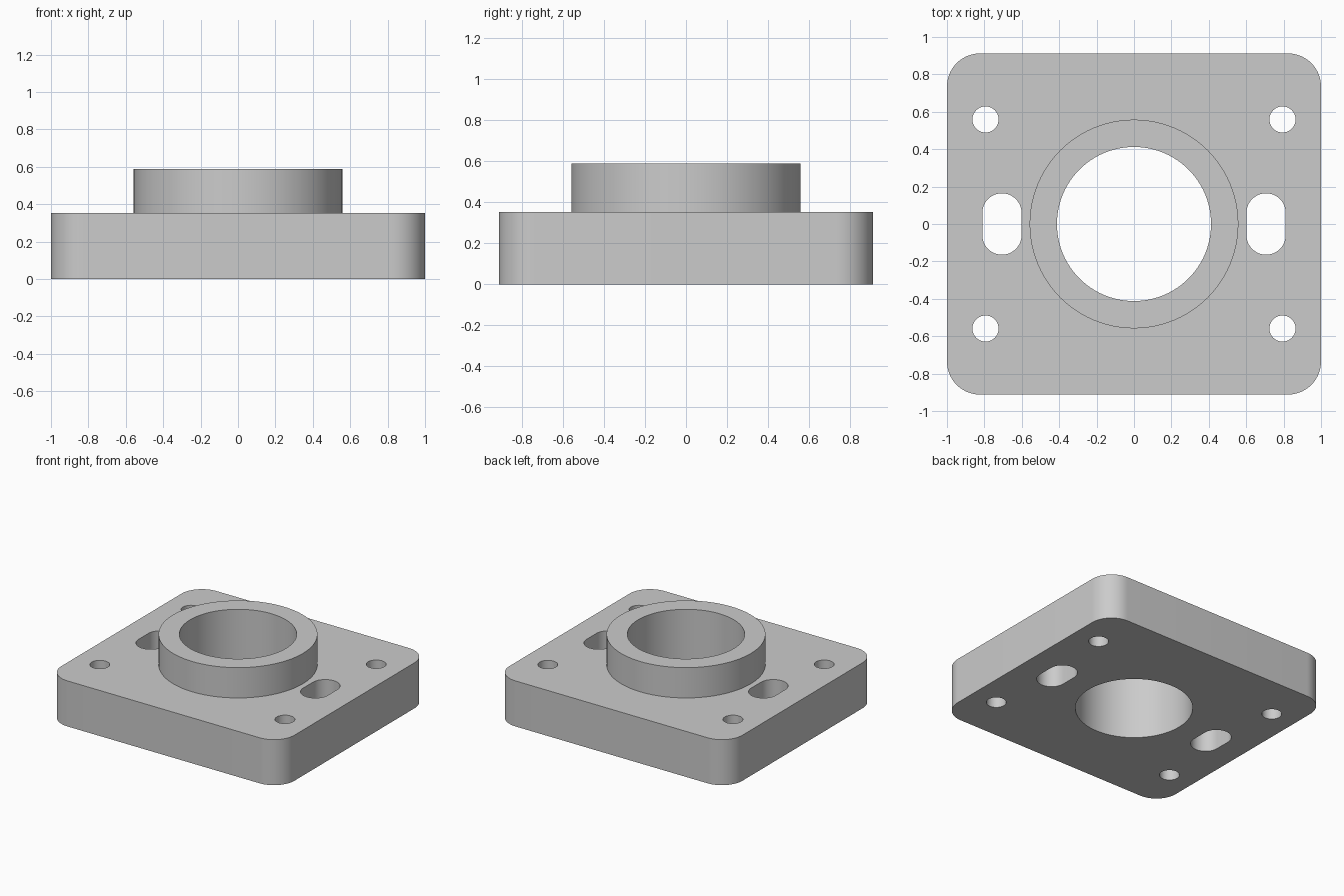
import bpy, bmesh, math

if "Cube" in bpy.data.objects:
    bpy.data.objects.remove(bpy.data.objects["Cube"])

PLATE_TOP, BOSS_TOP = 0.353, 0.588


def prism(name, cx, cy, hx, hy, r, z0, z1, seg=24):
    """Upright prism with a rounded-rectangle outline (circle or slot when r fills it)."""
    bm = bmesh.new()
    ring = []
    for i, (sx, sy) in enumerate([(1, 1), (-1, 1), (-1, -1), (1, -1)]):
        for k in range(seg + 1):
            a = math.pi / 2 * (i + k / seg)
            p = (round(cx + sx * (hx - r) + r * math.cos(a), 6),
                 round(cy + sy * (hy - r) + r * math.sin(a), 6), z0)
            if not ring or p != ring[-1]:
                ring.append(p)
    if ring[0] == ring[-1]:
        ring.pop()
    base = bm.faces.new([bm.verts.new(p) for p in ring])
    ext = bmesh.ops.extrude_face_region(bm, geom=[base])
    top = [v for v in ext["geom"] if isinstance(v, bmesh.types.BMVert)]
    bmesh.ops.translate(bm, verts=top, vec=(0, 0, z1 - z0))
    bmesh.ops.recalc_face_normals(bm, faces=bm.faces)
    mesh = bpy.data.meshes.new(name)
    bm.to_mesh(mesh)
    bm.free()
    ob = bpy.data.objects.new(name, mesh)
    bpy.context.collection.objects.link(ob)
    return ob


def combine(body, other, operation):
    """Boolean the other solid into the body, then discard it."""
    mod = body.modifiers.new(operation.lower(), 'BOOLEAN')
    mod.operation, mod.object, mod.solver = operation, other, 'EXACT'
    bpy.context.view_layer.objects.active = body
    bpy.ops.object.modifier_apply(modifier=mod.name)
    bpy.data.objects.remove(other)


# Rounded base plate with a raised round boss
flange = prism("mounting_flange", 0, 0, 1.0, 0.912, 0.177, 0, PLATE_TOP, 16)
combine(flange, prism("boss", 0, 0, 0.558, 0.558, 0.558, 0.1, BOSS_TOP), 'UNION')

# Central bore
combine(flange, prism("bore_cutter", 0, 0, 0.412, 0.412, 0.412, -0.1, 0.8), 'DIFFERENCE')

# Side slots and corner bolt holes
for sx in (-1, 1):
    combine(flange, prism("slot_cutter", sx * 0.706, 0, 0.105, 0.164, 0.105, -0.1, 0.8, 12), 'DIFFERENCE')
    for sy in (-1, 1):
        combine(flange, prism("hole_cutter", sx * 0.794, sy * 0.559, 0.07, 0.07, 0.07, -0.1, 0.8, 10), 'DIFFERENCE')

# Single grey finish
grey = bpy.data.materials.new("grey_metal")
grey.diffuse_color = (0.6, 0.6, 0.6, 1)
grey.use_nodes = True
grey.node_tree.nodes["Principled BSDF"].inputs["Base Color"].default_value = grey.diffuse_color
flange.data.materials.clear()
flange.data.materials.append(grey)
for p in flange.data.polygons:
    p.material_index = 0

bpy.ops.object.select_all(action='DESELECT')
flange.select_set(True)
bpy.context.view_layer.objects.active = flange
bpy.ops.object.shade_smooth_by_angle(angle=math.radians(30))
